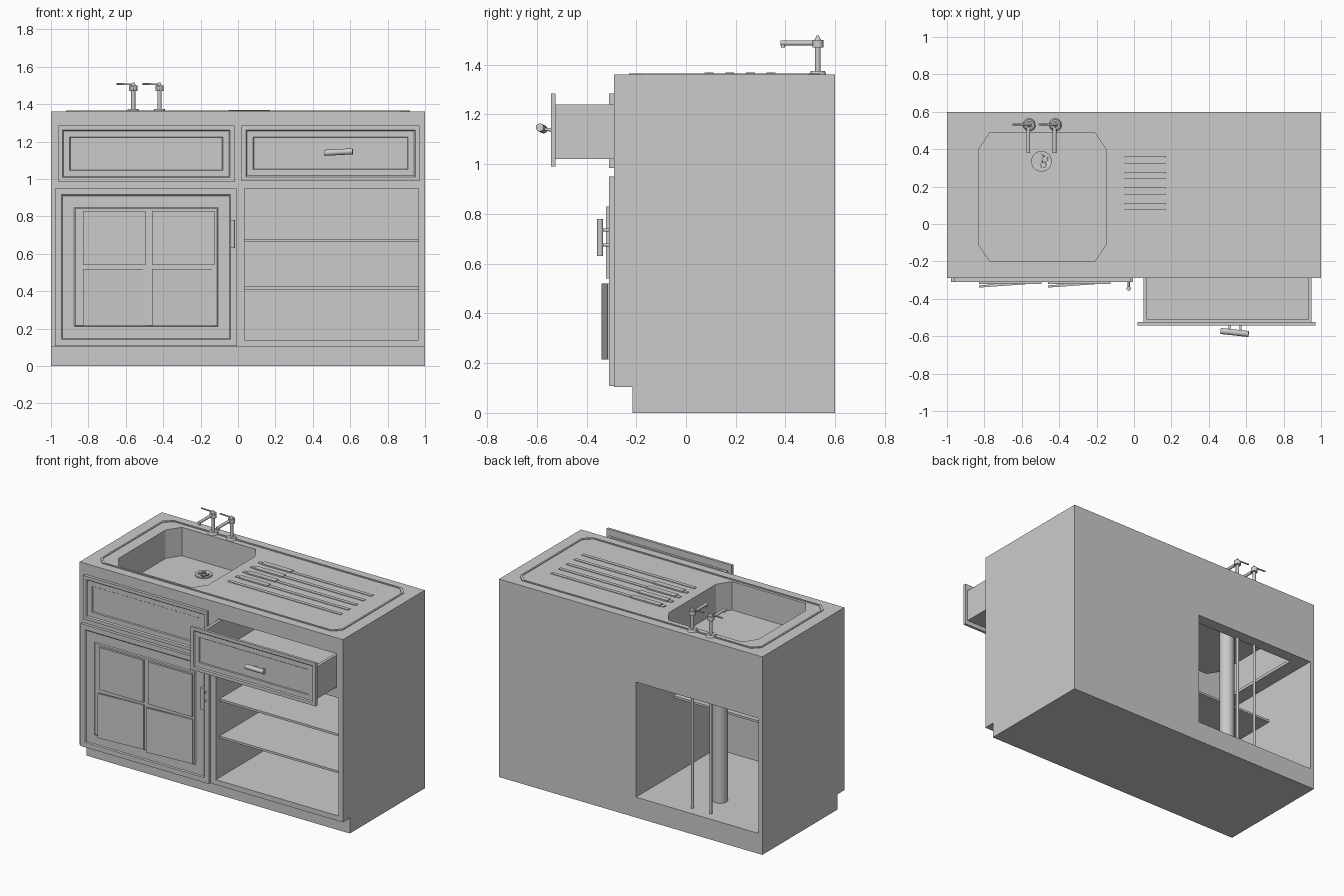
import bpy, bmesh, math
from mathutils import Vector

cube = bpy.data.objects.get("Cube")
if cube:
    bpy.data.objects.remove(cube, do_unlink=True)

grey = bpy.data.materials.new("plain grey")
grey.use_nodes = True
grey.diffuse_color = (0.6, 0.6, 0.6, 1)
grey.node_tree.nodes["Principled BSDF"].inputs["Base Color"].default_value = (0.6, 0.6, 0.6, 1)


def finish(name, bm):
    bmesh.ops.recalc_face_normals(bm, faces=bm.faces)
    mesh = bpy.data.meshes.new(name)
    bm.to_mesh(mesh)
    bm.free()
    mesh.materials.append(grey)
    ob = bpy.data.objects.new(name, mesh)
    bpy.context.collection.objects.link(ob)
    return ob


def prism(name, points, shift):
    bm = bmesh.new()
    face = bm.faces.new([bm.verts.new(p) for p in points])
    ext = bmesh.ops.extrude_face_region(bm, geom=[face])["geom"]
    verts = [v for v in ext if isinstance(v, bmesh.types.BMVert)]
    bmesh.ops.translate(bm, verts=verts, vec=shift)
    if not face.is_valid or len(bm.faces) < len(points) + 2:
        bm.faces.new([v for v in bm.verts if v not in verts])
    return finish(name, bm)


def box(name, x, y, z):
    pts = [(x[0], y[0], z[0]), (x[1], y[0], z[0]), (x[1], y[1], z[0]), (x[0], y[1], z[0])]
    return prism(name, pts, (0, 0, z[1] - z[0]))


def octagon(name, x, y, z, cx, cy, grow=0.0):
    x0, x1, y0, y1 = x[0] - grow, x[1] + grow, y[0] - grow, y[1] + grow
    pts = [(x0 + cx, y0), (x1 - cx, y0), (x1, y0 + cy), (x1, y1 - cy),
           (x1 - cx, y1), (x0 + cx, y1), (x0, y1 - cy), (x0, y0 + cy)]
    return prism(name, [(a, b, z[0]) for a, b in pts], (0, 0, z[1] - z[0]))


def rod(name, a, b, r, r2=None, sides=20):
    a, b = Vector(a), Vector(b)
    bm = bmesh.new()
    bmesh.ops.create_cone(bm, cap_ends=True, segments=sides, radius1=r,
                          radius2=r if r2 is None else r2, depth=(b - a).length)
    turn = (b - a).to_track_quat("Z", "Y").to_matrix().to_4x4()
    bmesh.ops.transform(bm, matrix=turn, verts=bm.verts)
    bmesh.ops.translate(bm, verts=bm.verts, vec=(a + b) / 2)
    ob = finish(name, bm)
    bpy.ops.object.select_all(action="DESELECT")
    ob.select_set(True)
    bpy.context.view_layer.objects.active = ob
    bpy.ops.object.shade_smooth_by_angle(angle=math.radians(35))
    return ob


def cut(target, *cutters):
    bpy.context.view_layer.objects.active = target
    for c in cutters:
        mod = target.modifiers.new("cut", "BOOLEAN")
        mod.operation, mod.solver, mod.object = "DIFFERENCE", "EXACT", c
        bpy.ops.object.modifier_apply(modifier=mod.name)
        bpy.data.objects.remove(c, do_unlink=True)


def moulded(name, x, y, z, insets):
    """Panel whose front face is stepped by (width, depth) insets."""
    ob = box(name, x, y, z)
    bm = bmesh.new()
    bm.from_mesh(ob.data)
    front = min(bm.faces, key=lambda f: f.calc_center_median().y)
    for width, depth in insets:
        bmesh.ops.inset_region(bm, faces=[front], thickness=width, use_even_offset=True)
        bmesh.ops.translate(bm, verts=front.verts, vec=(0, depth, 0))
        if depth:
            bmesh.ops.inset_region(bm, faces=[front], thickness=0.0005)
    bm.to_mesh(ob.data)
    bm.free()
    return ob


# Cabinet body with toe kick, compartments and rear service opening
side = [(-.29, 1.36), (.6, 1.36), (.6, 0), (-.215, 0), (-.215, .105), (-.29, .105)]
body = prism("cabinet_body", [(-1, y, z) for y, z in side], (2, 0, 0))
sink_x, sink_y = (-.83, -.15), (-.2, .49)
cut(body,
    box("c", (-.97, -.04), (-.27, .7), (.14, .93)),
    box("c", (-.97, -.04), (-.27, .57), (.95, 1.33)),
    box("c", (-.87, -.1), (-.2, .52), (.9, 1)),
    box("c", (.035, .965), (-.4, .57), (.14, .95)),
    box("c", (.05, .95), (-.4, .57), (1.015, 1.25)),
    octagon("c", sink_x, sink_y, (1.3, 1.4), .06, .09))

# Shelves
box("left_shelf", (-.97, -.04), (-.27, .19), (.665, .68))
for i, z in enumerate((.415, .67)):
    box(f"right_shelf_{i + 1}", (.035, .965), (-.25, .19), (z - .005, z + .01))

# Sink bowl and drain
bowl = octagon("sink_bowl", sink_x, sink_y, (1.13, 1.335), .06, .09, .012)
cut(bowl, octagon("c", sink_x, sink_y, (1.165, 1.5), .06, .09))
dx, dy = -.495, .335
drain = rod("drain", (dx, dy, 1.16), (dx, dy, 1.174), .055, sides=28)
cut(drain, *[rod("c", (dx + .022 * math.cos(a), dy + .022 * math.sin(a), 1.167),
                 (dx + .022 * math.cos(a), dy + .022 * math.sin(a), 1.2), .015, sides=14)
             for a in [math.radians(30 + 90 * k) for k in range(4)]])

# Worktop rim and draining ridges
rim = octagon("worktop_rim", (-.92, .92), (-.23, .54), (1.35, 1.365), .05, .05)
cut(rim, octagon("c", (-.92, .92), (-.23, .54), (1.3, 1.4), .05, .05, -.012))
for i in range(5):
    y = .01 + .083 * i
    box(f"drain_ridge_{i + 1}", (-.08, .78), (y - .012, y + .012), (1.355, 1.364))
    if i:
        box(f"ridge_end_{i}", (-.05, .17), (y - .018, y + .018), (1.355, 1.369))

# Taps and supply pipes
for tag, x in (("right", -.56), ("left", -.42)):
    y = .53
    rod(tag + "_tap_flange", (x, y, 1.36), (x, y, 1.375), .034, .028)
    rod(tag + "_tap_post", (x, y, 1.37), (x, y, 1.475), .011)
    rod(tag + "_tap_collar", (x, y, 1.47), (x, y, 1.5), .022)
    rod(tag + "_tap_cap", (x, y, 1.5), (x, y, 1.517), .013, .004)
    rod(tag + "_tap_spout", (x - .005, y, 1.487), (x - .005, .38, 1.487), .01)
    rod(tag + "_tap_nozzle", (x - .005, .39, 1.487), (x - .005, .39, 1.47), .008)
    rod(tag + "_tap_lever", (x, y, 1.506), (x - .09, y + .003, 1.508), .005)
    rod(tag + "_supply_pipe", (x, y, .14), (x, y, 1.34), .009, sides=12)
rod("waste_pipe", (dx, dy, .14), (dx, dy, 1.14), .048)

# Fixed drawer front
moulded("left_drawer_front", (-.96, -.02), (-.31, -.288), (.985, 1.285),
        [(.022, 0), (.006, .008), (.032, 0), (.004, .006)])

# Open drawer
moulded("drawer_front", (.02, .97), (-.543, -.525), (.99, 1.285),
        [(.022, 0), (.006, .007), (.032, 0), (.004, .005)])
drawer = box("drawer_box", (.05, .95), (-.526, .2), (1.02, 1.24))
cut(drawer, box("c", (.07, .93), (-.51, .18), (1.04, 1.5)))
rod("drawer_handle", (.463, -.572, 1.14), (.613, -.588, 1.148), .016)
for x in (.51, .57):
    rod("drawer_handle_post", (x, -.575, 1.142), (x, -.53, 1.135), .006, sides=12)

# Cupboard door with four raised panels, the lower pair set askew
moulded("door", (-.978, -.005), (-.31, -.288), (.108, .95),
        [(.034, 0), (.006, .006), (.062, 0), (.006, -.005)])
for i, (x0, x1) in enumerate(((-.83, -.495), (-.46, -.125))):
    box(f"upper_door_panel_{i + 1}", (x0, x1), (-.322, -.305), (.54, .83))
    pts = [(x0, -.34), (x1, -.316), (x1, -.304), (x0, -.328)]
    prism(f"lower_door_panel_{i + 1}", [(x, y, .215) for x, y in pts], (0, 0, .305))

# Door handle
rod("door_handle", (-.028, -.345, .63), (-.028, -.345, .78), .012)
for z in (.675, .735):
    rod("door_handle_post", (-.028, -.345, z), (-.028, -.305, z), .006, sides=12)
